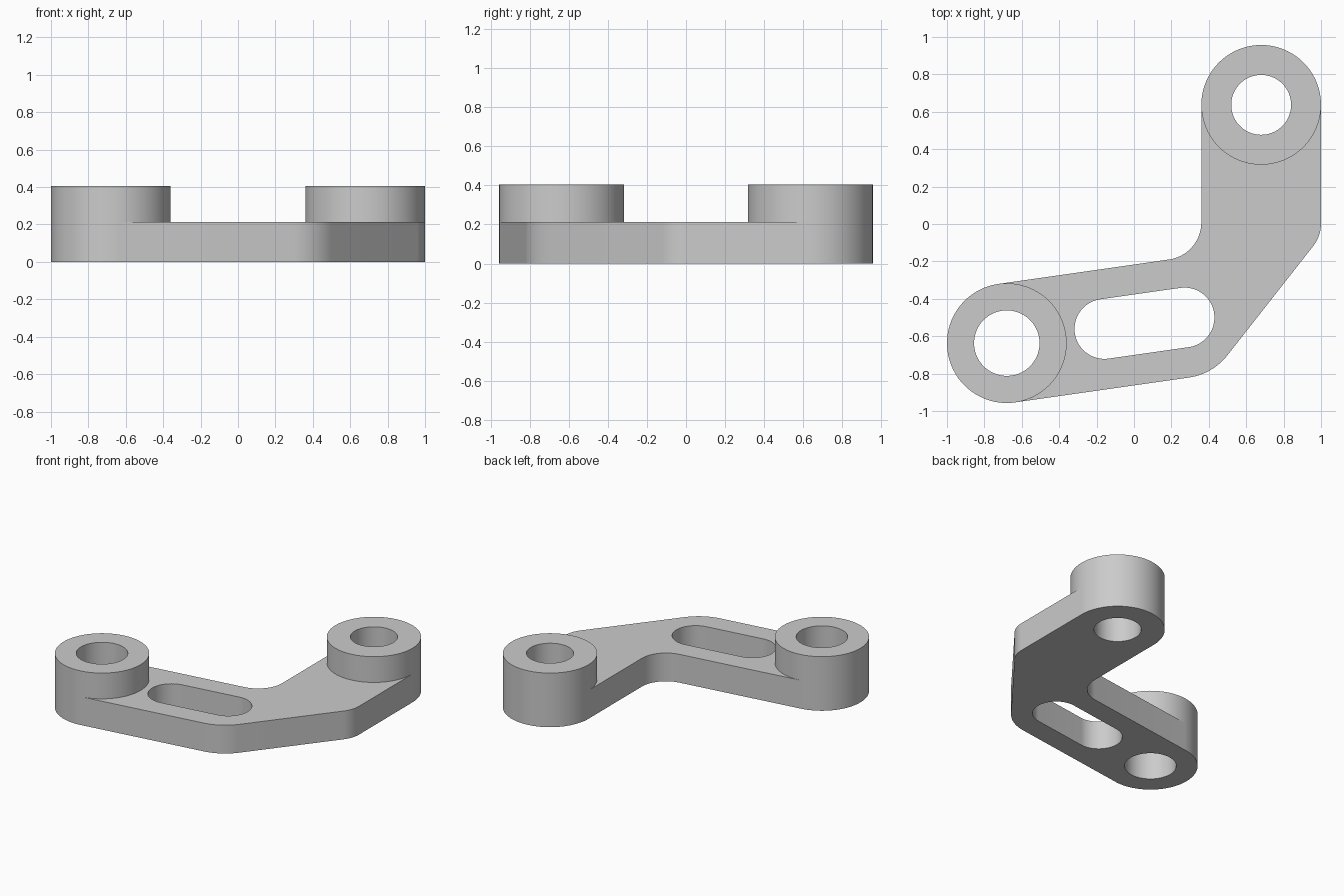
import bpy
import bmesh
from math import cos, sin, pi, tan, radians
from mathutils import Vector

if "Cube" in bpy.data.objects:
    bpy.data.objects.remove(bpy.data.objects["Cube"], do_unlink=True)

PLATE_H, BOSS_H, BOSS_R = 0.212, 0.405, 0.32
LEFT, RIGHT = Vector((-0.68, -0.637)), Vector((0.68, 0.637))

grey = bpy.data.materials.new("light grey")
grey.use_nodes = True
grey.diffuse_color = (0.6, 0.6, 0.6, 1)
grey.node_tree.nodes["Principled BSDF"].inputs["Base Color"].default_value = (0.6, 0.6, 0.6, 1)


def prism(name, points, z0, z1):
    """Extrude a closed outline upwards."""
    bm = bmesh.new()
    face = bm.faces.new([bm.verts.new((p.x, p.y, z0)) for p in points])
    ext = bmesh.ops.extrude_face_region(bm, geom=[face])
    top = [v for v in ext["geom"] if isinstance(v, bmesh.types.BMVert)]
    bmesh.ops.translate(bm, vec=(0, 0, z1 - z0), verts=top)
    bmesh.ops.recalc_face_normals(bm, faces=bm.faces)
    mesh = bpy.data.meshes.new(name)
    bm.to_mesh(mesh)
    bm.free()
    mesh.materials.append(grey)
    obj = bpy.data.objects.new(name, mesh)
    bpy.context.collection.objects.link(obj)
    return obj


def polar(radius, angle):
    return Vector((radius * cos(angle), radius * sin(angle)))


def arc(center, radius, start, end, steps):
    """Points along an arc, angles in radians."""
    return [center + polar(radius, start + (end - start) * i / steps)
            for i in range(steps + 1)]


def circle(center, radius):
    return arc(center, radius, 0, 2 * pi, 96)[:-1]


def fillet(before, corner, after, radius, steps=14):
    """Round one outline corner with a tangent arc."""
    u, v = (before - corner).normalized(), (after - corner).normalized()
    half = u.angle(v) / 2
    reach = radius / tan(half)
    center = corner + (u + v).normalized() * (radius / sin(half))
    first = (corner + u * reach - center).normalized()
    last = (corner + v * reach - center).normalized()
    return [center + first.slerp(last, i / steps) * radius for i in range(steps + 1)]


def combine(target, other, operation):
    """Apply a boolean and remove the helper."""
    mod = target.modifiers.new(operation, "BOOLEAN")
    mod.operation, mod.solver, mod.object = operation, "EXACT", other
    bpy.context.view_layer.update()
    mesh = bpy.data.meshes.new_from_object(
        target.evaluated_get(bpy.context.evaluated_depsgraph_get()))
    target.modifiers.clear()
    target.data = mesh
    bpy.data.objects.remove(other, do_unlink=True)


# Bent plate: straight edges run tangent into the bosses, bends are rounded
tilt = radians(8.05)
side = polar(BOSS_R * 0.999, tilt + pi / 2)
across = polar(BOSS_R * 0.999, 0)
corners = [(LEFT + side, 0), (LEFT - side, 0), (Vector((0.42, -0.803)), 0.32),
           (Vector((1.0, -0.065)), 0.2), (RIGHT + across, 0),
           (RIGHT - across, 0), (Vector((0.36, -0.165)), 0.2)]
outline = []
for i, (point, radius) in enumerate(corners):
    following = corners[(i + 1) % len(corners)][0]
    outline += fillet(corners[i - 1][0], point, following, radius) if radius else [point]
bracket = prism("bent_bracket", outline, 0, PLATE_H)

# Raised round bosses at both ends
for center in (LEFT, RIGHT):
    combine(bracket, prism("boss", circle(center, BOSS_R), 0, BOSS_H), "UNION")

# Through holes in the bosses
for center, radius in ((LEFT, 0.175), (RIGHT, 0.16)):
    combine(bracket, prism("hole_cutter", circle(center, radius), -0.1, 0.6), "DIFFERENCE")

# Long slot along the lower arm
slot = (arc(Vector((0.27, -0.5)), 0.16, tilt - pi / 2, tilt + pi / 2, 40)
        + arc(Vector((-0.158, -0.561)), 0.16, tilt + pi / 2, tilt + 3 * pi / 2, 40))
combine(bracket, prism("slot_cutter", slot, -0.1, 0.6), "DIFFERENCE")

# Smooth curved walls, crisp rims
bpy.ops.object.select_all(action="DESELECT")
bracket.select_set(True)
bpy.context.view_layer.objects.active = bracket
bpy.ops.object.shade_smooth_by_angle(angle=radians(30))
